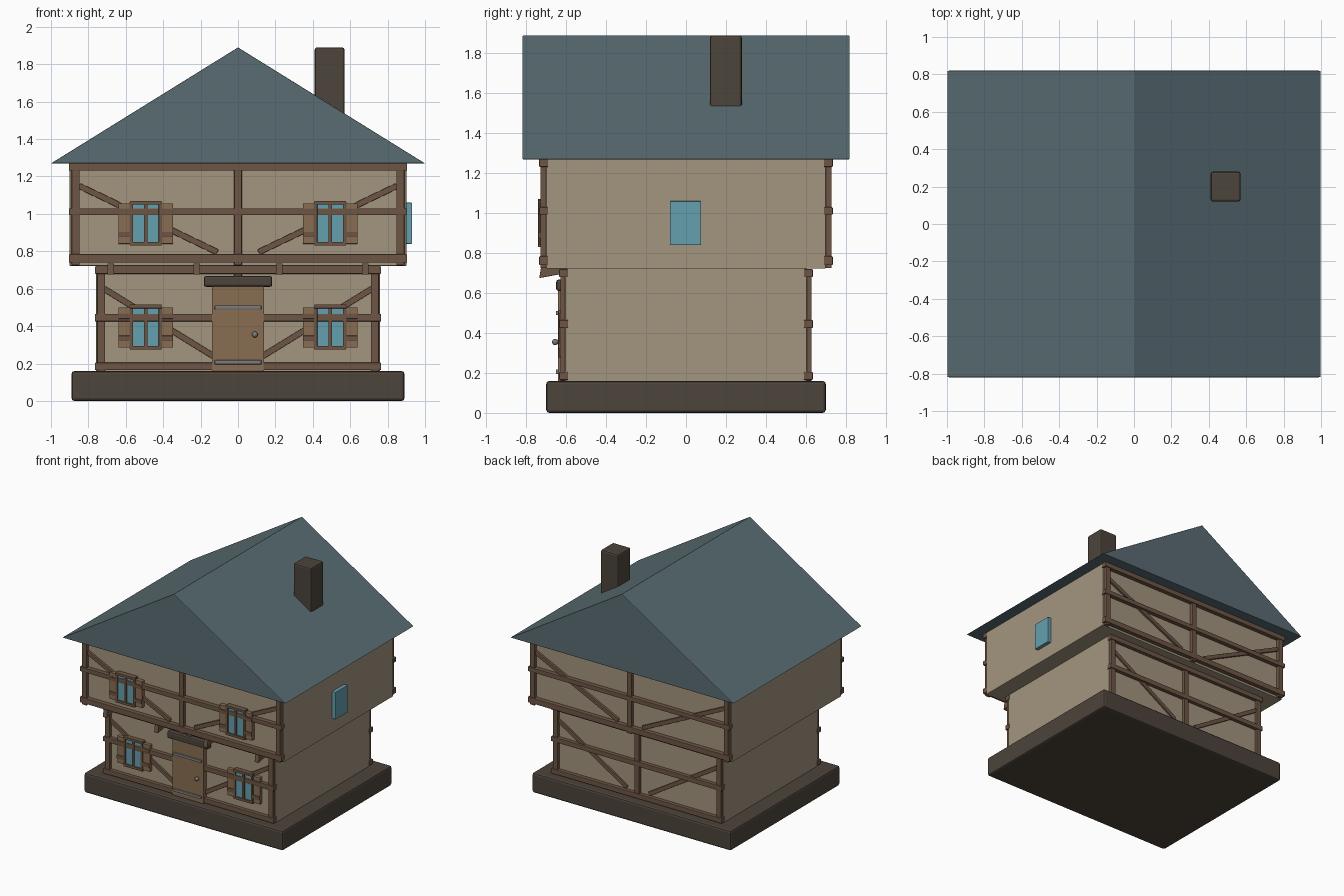
import bpy, bmesh, math
from mathutils import Matrix, Vector

if "Cube" in bpy.data.objects:
    bpy.data.objects.remove(bpy.data.objects["Cube"])


def mat(name, rgb):
    m = bpy.data.materials.new(name)
    m.diffuse_color = (*rgb, 1)
    m.use_nodes = True
    m.node_tree.nodes["Principled BSDF"].inputs["Base Color"].default_value = m.diffuse_color
    return m


PLASTER = mat("plaster", (.37, .30, .21))
WOOD = mat("timber", (.155, .093, .06))
ROOF = mat("slate", (.10, .15, .17))
STONE = mat("stone", (.075, .058, .044))
GLASS = mat("glass", (.13, .35, .42))
OAK = mat("oak", (.25, .155, .085))
IRON = mat("iron", (.2, .2, .2))


def finish(name, bm, m, bevel=0):
    me = bpy.data.meshes.new(name)
    bm.to_mesh(me)
    bm.free()
    me.materials.append(m)
    ob = bpy.data.objects.new(name, me)
    bpy.context.collection.objects.link(ob)
    if bevel:
        b = ob.modifiers.new("bevel", "BEVEL")
        b.width, b.segments = bevel, 2
    return ob


def box(name, x0, x1, y0, y1, z0, z1, m, bevel=0.0):
    bm = bmesh.new()
    mid = Vector(((x0 + x1) / 2, (y0 + y1) / 2, (z0 + z1) / 2))
    size = Matrix.Diagonal((abs(x1 - x0), abs(y1 - y0), abs(z1 - z0), 1))
    bmesh.ops.create_cube(bm, size=1, matrix=Matrix.Translation(mid) @ size)
    return finish(name, bm, m, bevel)


def brace(name, a, b, y0, y1, width):
    """Diagonal timber in the wall plane from a=(x,z) to b=(x,z)."""
    d = Vector((b[0] - a[0], 0, b[1] - a[1]))
    c = Vector(((a[0] + b[0]) / 2, (y0 + y1) / 2, (a[1] + b[1]) / 2))
    ang = -math.atan2(d.z, d.x)
    bm = bmesh.new()
    bmesh.ops.create_cube(bm, size=1, matrix=Matrix.Translation(c)
                          @ Matrix.Rotation(ang, 4, 'Y')
                          @ Matrix.Diagonal((d.length, abs(y1 - y0), width, 1)))
    return finish(name, bm, WOOD, .003)


def prism(name, pts, axis, lo, hi, m, bevel=0):
    """Extrude a profile of (u, z) points along x or y."""
    bm = bmesh.new()
    vs = [bm.verts.new((lo, u, z) if axis == 'x' else (u, lo, z)) for u, z in pts]
    f = bm.faces.new(vs)
    r = bmesh.ops.extrude_face_region(bm, geom=[f])
    off = (hi - lo, 0, 0) if axis == 'x' else (0, hi - lo, 0)
    bmesh.ops.translate(bm, vec=off,
                        verts=[v for v in r["geom"] if isinstance(v, bmesh.types.BMVert)])
    bmesh.ops.recalc_face_normals(bm, faces=bm.faces)
    return finish(name, bm, m, bevel)


# Main masses
box("stone_base", -.89, .89, -.7, .7, 0, .16, STONE, .015)
box("lower_walls", -.76, .76, -.605, .605, .15, .725, PLASTER, .004)
box("upper_walls", -.9, .9, -.7, .7, .722, 1.28, PLASTER, .004)
prism("roof", [(-1, 1.27), (1, 1.27), (0, 1.89)], 'y', -.82, .82, ROOF, .004)
box("chimney", .41, .57, .12, .28, 1.4, 1.89, STONE, .012)


# Timber framing on front (-1) and back (+1)
def framing(level, hx, wy, z0, z1, rails, post_x, top, low):
    for s, side in ((-1, "front"), (1, "back")):
        pre = f"{level}_{side}_"
        for i, (a, b) in enumerate(rails):
            box(f"{pre}rail_{i}", -hx, hx, s * (wy - .01), s * (wy + .035), a, b, WOOD, .004)
        for x in (-post_x, 0, post_x):
            box(pre + "post", x - .021, x + .021, s * (wy - .005), s * (wy + .029),
                z0, z1, WOOD, .004)
        for m in (-1, 1):
            brace(pre + "brace", (m * top[0], top[1]), (m * low[0], low[1]),
                  s * (wy - .01), s * (wy + .018), .032)


framing("lower", .765, .6, .16, .72, [(.165, .205), (.425, .465), (.68, .72)],
        .732, (.725, .605), (.1, .22))
framing("upper", .904, .7, .725, 1.27, [(.74, .785), (.993, 1.03), (1.232, 1.272)],
        .868, (.85, 1.15), (.11, .795))

# Brackets under the jetty
for x in (-.68, -.22, .22, .68):
    prism("jetty_bracket", [(-.6, .735), (-.725, .735), (-.735, .675), (-.6, .70)],
          'x', x - .018, x + .018, WOOD, .003)


# Front windows with frame, mullion and battened shutters
def window(cx, wall, zb):
    zt = zb + .22
    box("window_glass", cx - .075, cx + .075, wall + .02, wall - .03, zb, zt, GLASS)
    for dx in (-.078, 0, .078):
        box("window_upright", cx + dx - .009, cx + dx + .009, wall + .01, wall - .04,
            zb - .005, zt + .005, WOOD, .002)
    for z in (zb, zt):
        box("window_crossbar", cx - .085, cx + .085, wall + .01, wall - .042,
            z - .01, z + .01, WOOD, .002)
    for m in (-1, 1):
        a, b = cx + m * .083, cx + m * .146
        box("shutter", a, b, wall + .01, wall - .033, zb, zt - .005, OAK, .002)
        for z in (zb + .05, zb + .168):
            box("shutter_batten", a, b, wall, wall - .04, z - .014, z + .014, WOOD, .002)


for m in (-1, 1):
    window(m * .493, -.6, .285)
    window(m * .493, -.7, .84)
box("side_window", .88, .93, -.08, .075, .84, 1.06, GLASS, .003)

# Door, lintel, hinges and knob
box("door", -.14, .14, -.642, -.59, .16, .62, OAK, .003)
box("door_lintel", -.183, .183, -.65, -.59, .61, .668, STONE, .012)
for z in (.207, .5):
    box("door_hinge", -.125, .125, -.652, -.63, z - .011, z + .011, IRON, .004)
bm = bmesh.new()
bmesh.ops.create_uvsphere(bm, u_segments=16, v_segments=8, radius=.016,
                          matrix=Matrix.Translation((.09, -.655, .355)))
for f in bm.faces:
    f.smooth = True
finish("door_knob", bm, IRON)
